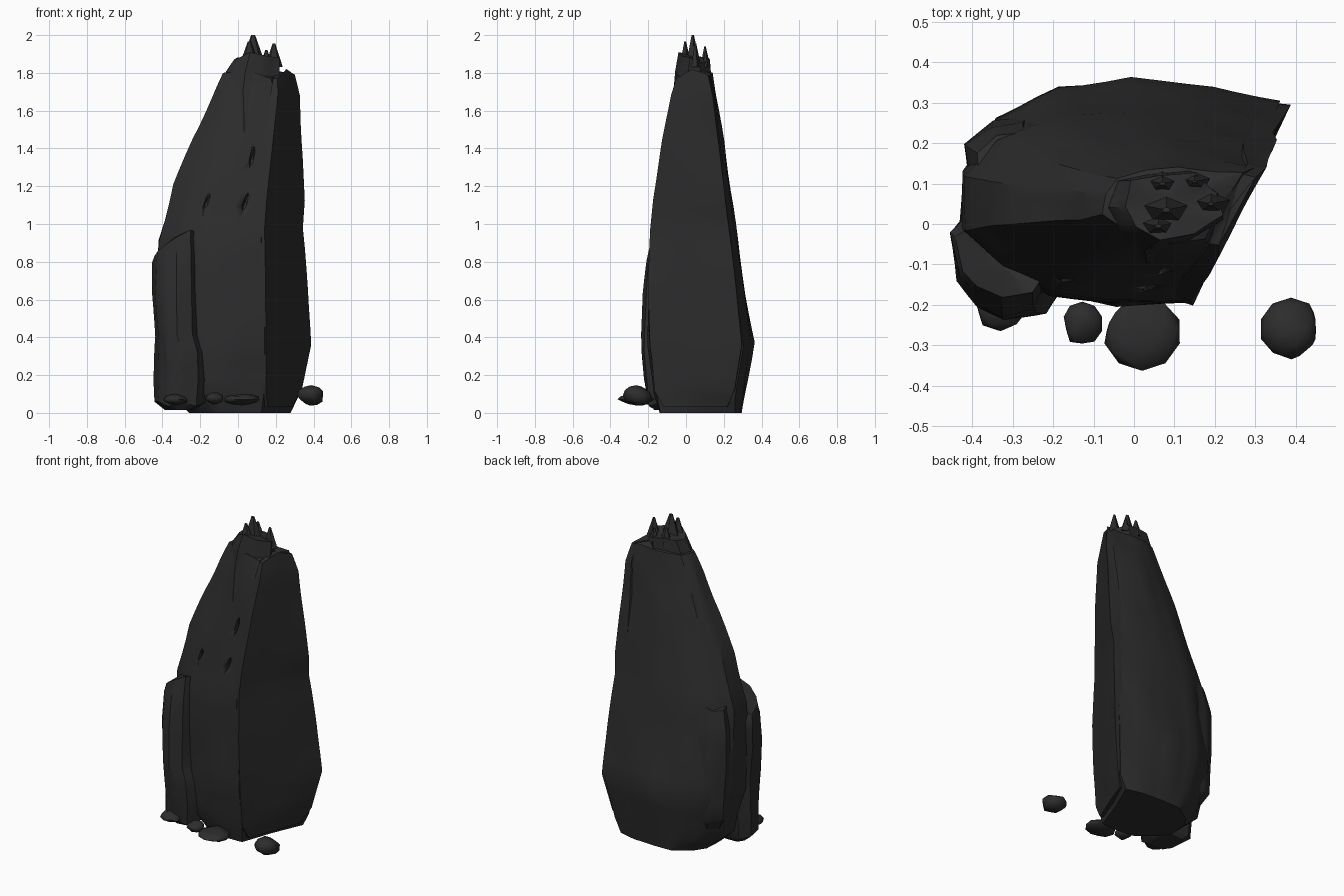
import bpy, bmesh, math, random
from mathutils import Vector, noise

if "Cube" in bpy.data.objects:
    bpy.data.objects.remove(bpy.data.objects["Cube"])
random.seed(4)

rock = bpy.data.materials.new("charcoal rock")
rock.diffuse_color = (0.026, 0.026, 0.027, 1)
rock.use_nodes = True
rock.node_tree.nodes["Principled BSDF"].inputs["Base Color"].default_value = rock.diffuse_color


def finish(bm, name, angle=32):
    """Turn a bmesh into a named, shaded rock object."""
    bmesh.ops.recalc_face_normals(bm, faces=bm.faces)
    me = bpy.data.meshes.new(name)
    bm.to_mesh(me)
    bm.free()
    me.materials.append(rock)
    me.shade_smooth()
    me.set_sharp_from_angle(angle=math.radians(angle))
    ob = bpy.data.objects.new(name, me)
    bpy.context.collection.objects.link(ob)
    return ob


def loft(name, outline, levels, jitter=0.006, tilt=None, peak=None, rough=0.009):
    """Stack an outline (0..1) fitted to boxes (z, x0, x1, y0, y1)."""
    bm = bmesh.new()
    rings = []
    for k, (z, x0, x1, y0, y1) in enumerate(levels):
        ring = []
        for i, (u, v) in enumerate(outline):
            j = [random.uniform(-jitter, jitter) for _ in range(3)]
            p = Vector((x0 + u * (x1 - x0) + j[0], y0 + v * (y1 - y0) + j[1], z))
            if 0 < k < len(levels) - 1:
                p.z += j[2] * 3
            elif k and tilt:
                p.z += tilt[i]
            ring.append(bm.verts.new(p))
        rings.append(ring)
    n = len(outline)
    for a, b in zip(rings, rings[1:]):
        for i in range(n):
            bm.faces.new((a[i], a[(i + 1) % n], b[(i + 1) % n], b[i]))
    # Both ends are fans round a centre point
    for ring, z in ((rings[0], levels[0][0]), (rings[-1], peak)):
        c = sum((v.co for v in ring), Vector()) / n
        c.z = c.z if z is None else z
        mid = bm.verts.new(c)
        for i in range(n):
            bm.faces.new((ring[i], ring[(i + 1) % n], mid))
    # Weathered dents, stretched along the height
    bmesh.ops.subdivide_edges(bm, edges=bm.edges[:], cuts=2, use_grid_fill=True)
    bm.normal_update()
    for v in bm.verts:
        q = Vector((v.co.x * 7, v.co.y * 7, v.co.z * 3))
        d = v.normal * noise.noise(q) * rough
        v.co += Vector((d.x, d.y, 0))
    return finish(bm, name)


# Main leaning monolith
core = loft("main_monolith",
     [(.71, .02), (.84, .45), (.98, .90), (.78, .97), (.52, 1), (.29, .97), (.10, .84),
      (.01, .65), (0, .37), (.13, .18), (.27, .05), (.48, 0)],
     [(0, -.26, .285, -.14, .30), (.10, -.36, .335, -.17, .31), (.37, -.42, .375, -.20, .355),
      (.65, -.43, .365, -.20, .315), (.93, -.42, .34, -.19, .275), (1.2, -.338, .34, -.15, .235),
      (1.45, -.24, .33, -.11, .197), (1.68, -.135, .315, -.07, .16), (1.80, -.075, .275, -.045, .14)],
     tilt=[-.03, 0, 0, 0, 0, 0, 0, 0, 0, 0, .02, .0], peak=1.83)

# Tall slab down the right side
loft("right_slab",
     [(.27, 0), (.635, .46), (1, .93), (.7, .95), (.3, .55), (.06, .04)],
     [(.03, .11, .29, -.12, .24), (.12, .08, .34, -.165, .29), (.36, .06, .385, -.19, .33),
      (.68, .06, .37, -.20, .30), (.98, .065, .34, -.188, .255), (1.12, .075, .355, -.172, .235),
      (1.45, .125, .337, -.125, .195), (1.68, .165, .328, -.08, .16), (1.79, .175, .30, -.055, .13)],
     jitter=.003, tilt=[-.02, .03, 0, 0, .02, -.02], rough=.006)

# Crown block at the top
loft("crown_block",
     [(.36, 0), (.7, .08), (1, .35), (.95, .7), (.7, 1), (.35, .95), (.05, .85), (0, .5), (.1, .2)],
     [(1.2, .0, .10, -.10, .05), (1.5, -.04, .16, -.10, .10), (1.72, -.075, .205, -.068, .13),
      (1.80, -.06, .225, -.055, .135), (1.88, -.02, .222, -.04, .13)],
     jitter=.004, peak=1.89, tilt=[.03, .01, 0, -.03, -.01, 0, 0, -.01, 0], rough=.005)

# Broken spikes on the crown
for i, (x, y, r, top) in enumerate([(.08, .035, .075, 2.0), (.19, .05, .05, 1.955),
                                    (.06, -.005, .06, 1.965), (.07, .10, .05, 1.94),
                                    (.15, .105, .04, 1.92)]):
    bm = bmesh.new()
    bmesh.ops.create_cone(bm, cap_ends=True, segments=5, radius1=r, radius2=r * .15, depth=1)
    for v in bm.verts:
        v.co = Vector((x + v.co.x, y + v.co.y * .6, 1.83 + (v.co.z + .5) * (top - 1.83)))
    finish(bm, f"crown_spike_{i + 1}")

# Lower slab leaning on the front left
loft("left_slab",
     [(.5, 0), (.82, .06), (1, .4), (.9, 1), (.2, 1), (0, .8), (.08, .35), (.25, .12)],
     [(.015, -.39, -.23, -.17, .0), (.05, -.445, -.17, -.21, .02), (.18, -.445, -.155, -.225, .04),
      (.32, -.445, -.165, -.235, .04), (.42, -.445, -.195, -.235, .04), (.64, -.462, -.2, -.225, .03),
      (.80, -.455, -.205, -.205, .02), (.90, -.44, -.215, -.18, .0)],
     jitter=.005, tilt=[.03, .07, .05, .04, -.03, -.07, -.04, -.01], peak=.93, rough=.006)

# Slab on the back left
loft("back_left_slab",
     [(.6, 0), (1, .5), (.8, 1), (.35, .97), (.02, .7), (.1, .1)],
     [(.16, -.36, -.2, .03, .23), (.25, -.41, -.2, .04, .265), (.55, -.42, -.22, .04, .265),
      (.80, -.415, -.24, .05, .25), (.95, -.39, -.25, .06, .22)],
     tilt=[.03, 0, 0, -.03, -.02, .02], rough=.006)


def stone(name, loc, size):
    """A small chipped pebble."""
    bm = bmesh.new()
    bmesh.ops.create_icosphere(bm, subdivisions=2, radius=1)
    chips = [Vector([random.uniform(-1, 1) for _ in range(3)]).normalized() for _ in range(8)]
    for v in bm.verts:
        for d in chips:
            v.co -= d * max(0, v.co.dot(d) - .78)
        v.co = Vector(loc) + Vector([a * b for a, b in zip(v.co, size)])
    return finish(bm, name, 60)


# Loose stones along the front foot
for i, (loc, size) in enumerate([
        ((-.33, -.19, .072), (.075, .075, .03)), ((-.128, -.247, .078), (.052, .055, .034)),
        ((.02, -.265, .072), (.098, .098, .034)), ((.388, -.26, .09), (.078, .078, .058))]):
    stone(f"loose_stone_{i + 1}", loc, size)

# Narrow gouges chipped into the front face
bpy.context.view_layer.update()
for i, (x, z, h, lean) in enumerate([(.075, 1.36, .06, .2), (.04, 1.12, .055, .3), (-.165, 1.12, .04, .4)]):
    hit, p, nrm, _ = core.ray_cast((x, -1, z), (0, 1, 0))
    if not hit:
        continue
    bm = bmesh.new()
    bmesh.ops.create_icosphere(bm, subdivisions=1, radius=1)
    for v in bm.verts:
        v.co = p + Vector((v.co.x * .013 + v.co.z * h * lean, v.co.y * .03, v.co.z * h))
    cut = finish(bm, f"gouge_cutter_{i + 1}")
    cut.hide_render = True
    cut.hide_set(True)
    m = core.modifiers.new(f"gouge_{i + 1}", 'BOOLEAN')
    m.operation, m.object, m.solver = 'DIFFERENCE', cut, 'EXACT'
